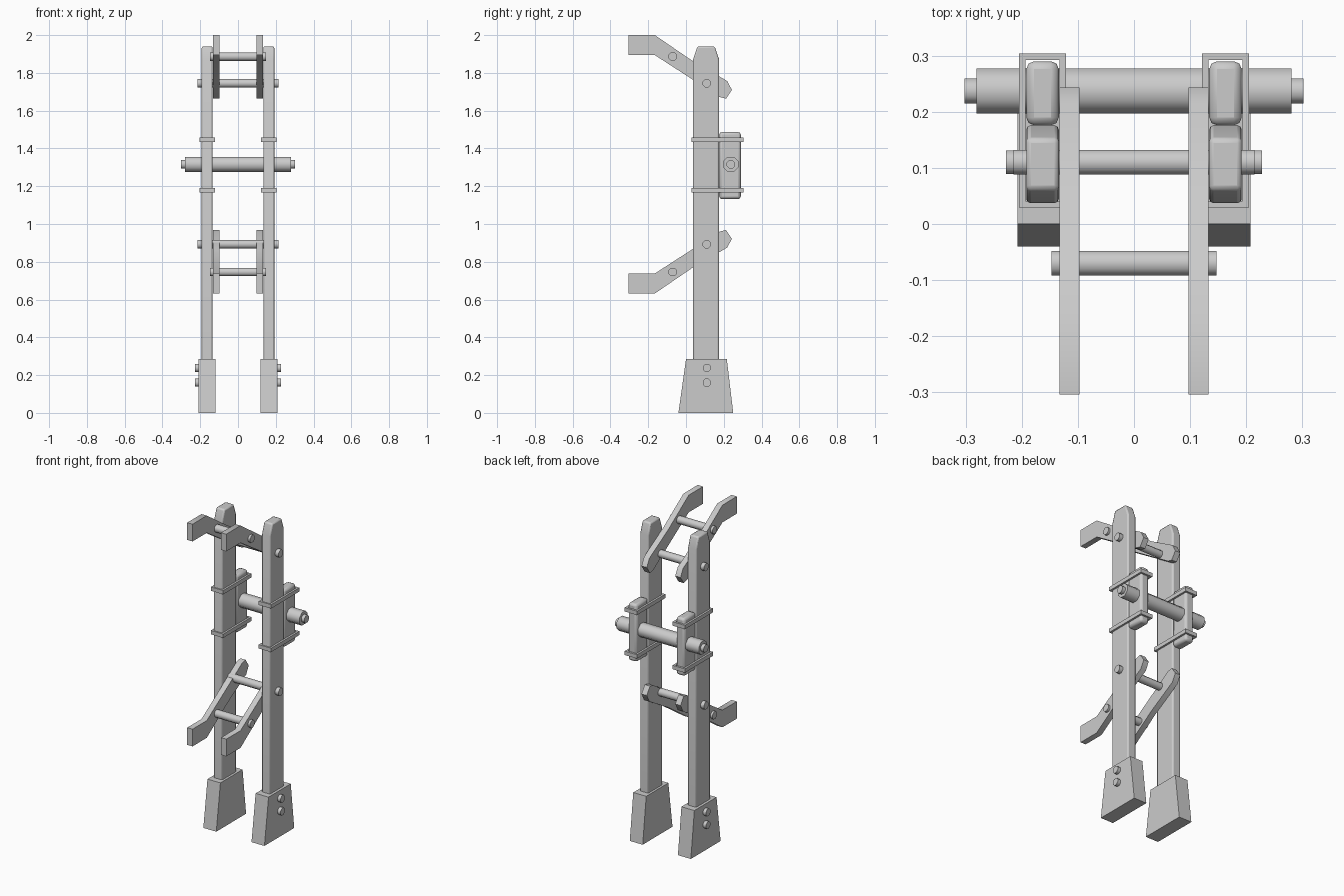
import bpy, bmesh, math
from mathutils import Matrix

if "Cube" in bpy.data.objects:
    bpy.data.objects.remove(bpy.data.objects["Cube"])


def finish(name, bm, bevel=0.0, angle=35):
    bmesh.ops.recalc_face_normals(bm, faces=bm.faces)
    me = bpy.data.meshes.new(name)
    bm.to_mesh(me)
    bm.free()
    ob = bpy.data.objects.new(name, me)
    bpy.context.collection.objects.link(ob)
    if bevel:
        m = ob.modifiers.new("bevel", 'BEVEL')
        m.width, m.segments = bevel, 2
        m.limit_method, m.angle_limit = 'ANGLE', math.radians(50)
    bpy.ops.object.select_all(action='DESELECT')
    ob.select_set(True)
    bpy.context.view_layer.objects.active = ob
    bpy.ops.object.shade_smooth_by_angle(angle=math.radians(angle))
    return ob


def extrude_x(name, profile, x0, x1, bevel=0.0):
    """Extrude a (y, z) profile from x0 to x1."""
    bm = bmesh.new()
    face = bm.faces.new([bm.verts.new((x0, y, z)) for y, z in profile])
    ext = bmesh.ops.extrude_face_region(bm, geom=[face])
    verts = [v for v in ext["geom"] if isinstance(v, bmesh.types.BMVert)]
    bmesh.ops.translate(bm, vec=(x1 - x0, 0, 0), verts=verts)
    return finish(name, bm, bevel)


def rod(name, x0, x1, y, z, r, sides=8):
    bm = bmesh.new()
    mat = (Matrix.Translation(((x0 + x1) / 2, y, z))
           @ Matrix.Rotation(math.pi / 2, 4, 'Y') @ Matrix.Rotation(math.pi / sides, 4, 'Z'))
    bmesh.ops.create_cone(bm, cap_ends=True, segments=sides, radius1=r, radius2=r,
                          depth=abs(x1 - x0), matrix=mat)
    return finish(name, bm, angle=50)


def strap(name, x0, x1, y0, y1, z, h, t):
    """Rectangular band: a swept ring around post and block."""
    bm = bmesh.new()
    rings = []
    for inset, dz in ((0, -h / 2), (0, h / 2), (t, h / 2), (t, -h / 2)):
        a, b, c, d = x0 + inset, x1 - inset, y0 + inset, y1 - inset
        rings.append([bm.verts.new((x, y, z + dz)) for x, y in ((a, c), (b, c), (b, d), (a, d))])
    for i in range(4):
        p, q = rings[i], rings[(i + 1) % 4]
        for j in range(4):
            k = (j + 1) % 4
            bm.faces.new((p[j], p[k], q[k], q[j]))
    return finish(name, bm)


MID = 1.316  # height of the axle, about which the arms mirror
post = [(0.037, 0.05), (0.176, 0.05), (0.176, 1.87), (0.152, 1.94), (0.061, 1.94), (0.037, 1.87)]
foot = [(-0.04, 0), (0.25, 0), (0.216, 0.285), (0.0, 0.285)]
block = [(0.176, 1.132), (0.29, 1.132), (0.29, 1.487), (0.176, 1.487)]
arm = [(-0.304, 2.0), (-0.165, 2.0), (0.035, 1.863), (0.218, 1.757), (0.243, 1.71),
       (0.212, 1.664), (0.178, 1.672), (0.035, 1.765), (-0.165, 1.894), (-0.304, 1.894)]

for s, side in ((-1, "left"), (1, "right")):
    # upright, foot and clamp block
    extrude_x(f"{side}_post", post, s * 0.134, s * 0.192, 0.008)
    extrude_x(f"{side}_foot", foot, s * 0.12, s * 0.208)
    extrude_x(f"{side}_axle_block", block, s * 0.134, s * 0.192, 0.014)
    # straps
    for n, z in (("lower", 1.178), ("upper", 1.446)):
        strap(f"{side}_{n}_strap", *sorted((s * 0.121, s * 0.205)), 0.029, 0.304, z, 0.024, 0.012)
    # bent arms, the lower one upside down
    extrude_x(f"{side}_upper_arm", arm, s * 0.097, s * 0.133)
    extrude_x(f"{side}_lower_arm", [(y, 2 * MID - z) for y, z in arm], s * 0.097, s * 0.133)
    # foot bolts
    for i, z in enumerate((0.16, 0.238)):
        rod(f"{side}_foot_bolt_{i + 1}", s * 0.18, s * 0.228, 0.11, z, 0.023)

# rungs through posts and arms
for n, z in (("upper", 1.745), ("lower", 0.893)):
    rod(f"{n}_post_rung", -0.215, 0.215, 0.11, z, 0.024)
for n, z in (("upper", 1.886), ("lower", 0.746)):
    rod(f"{n}_arm_rung", -0.147, 0.147, -0.07, z, 0.024)

# axle with thin end pins
rod("axle", -0.281, 0.281, 0.237, MID, 0.043)
rod("axle_pin", -0.302, 0.302, 0.237, MID, 0.024)
